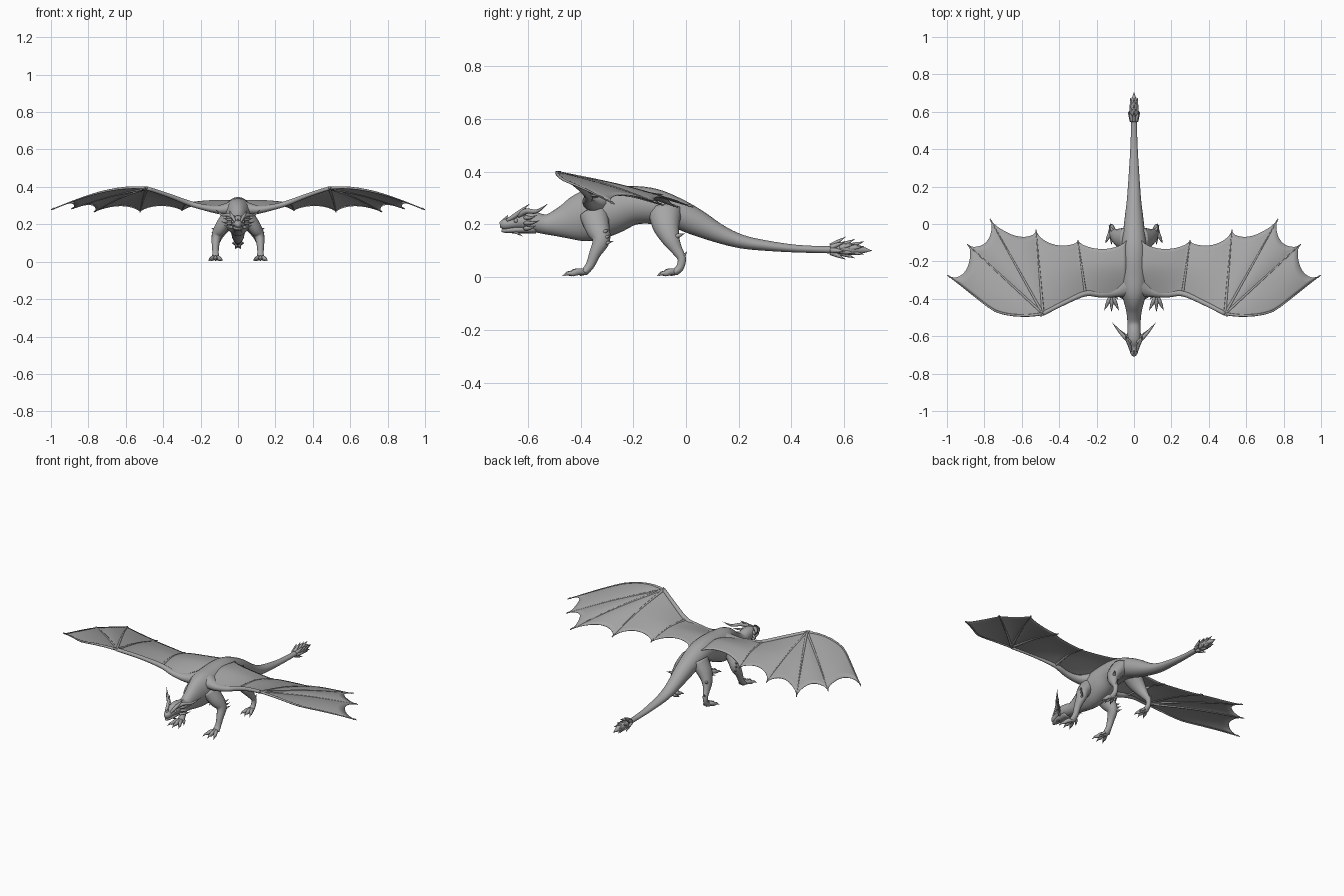
import bpy, bmesh, math
from mathutils import Vector

old = bpy.data.objects.get("Cube")
if old:
    bpy.data.objects.remove(old, do_unlink=True)

GREY = (0.38, 0.38, 0.38, 1)
hide = bpy.data.materials.new("grey hide")
hide.diffuse_color = GREY
hide.use_nodes = True
hide.node_tree.nodes["Principled BSDF"].inputs["Base Color"].default_value = GREY


def finish(name, bm, mirror):
    """Turn a bmesh into a smooth object, mirrored across x if paired."""
    bmesh.ops.recalc_face_normals(bm, faces=bm.faces)
    mesh = bpy.data.meshes.new(name)
    bm.to_mesh(mesh)
    bm.free()
    mesh.materials.append(hide)
    mesh.shade_smooth()
    obj = bpy.data.objects.new(name, mesh)
    bpy.context.collection.objects.link(obj)
    if mirror:
        mod = obj.modifiers.new("Mirror", 'MIRROR')
        mod.use_mirror_merge = False
    return obj


def smooth(points, steps):
    """Sample a Catmull-Rom curve through tuples of any size."""
    pts = [tuple(points[0])] + [tuple(p) for p in points] + [tuple(points[-1])]
    out = []
    for i in range(1, len(pts) - 2):
        for k in range(steps):
            t = k / steps
            out.append(tuple(
                b + t * (c - a) / 2 + t * t * (a - 2.5 * b + 2 * c - d / 2)
                + t ** 3 * (3 * (b - c) + d - a) / 2
                for a, b, c, d in zip(*pts[i - 1:i + 3])))
    out.append(pts[-1])
    return out


def loft(name, stations, sides=12, steps=4, mirror=True):
    """Skin elliptical rings (x, y, z, half width, half depth) along a path."""
    rings = smooth(stations, steps)
    centres = [Vector(r[:3]) for r in rings]
    along = (centres[-1] - centres[0]).normalized()
    ref = Vector((0, 1, 0)) if abs(along.x) > 0.75 else Vector((1, 0, 0))
    bm = bmesh.new()
    loops = []
    for i, (c, r) in enumerate(zip(centres, rings)):
        t = (centres[min(i + 1, len(rings) - 1)] - centres[max(i - 1, 0)]).normalized()
        side = (ref - t * ref.dot(t)).normalized()
        up = t.cross(side)
        wide, deep = max(r[3], 0.0008), max(r[4], 0.0008)
        angles = [math.tau * k / sides for k in range(sides)]
        loops.append([bm.verts.new(c + side * wide * math.cos(a) + up * deep * math.sin(a))
                      for a in angles])
    for a, b in zip(loops, loops[1:]):
        for k in range(sides):
            n = (k + 1) % sides
            bm.faces.new((a[k], a[n], b[n], b[k]))
    bm.faces.new(loops[0])
    bm.faces.new(loops[-1])
    return finish(name, bm, mirror)


def spike(name, base, tip, radius, bend=0.0, mirror=True):
    """Tapering horn or thorn, bowed vertically by bend."""
    base, tip = Vector(base), Vector(tip)
    mid = (base + tip) / 2 + Vector((0, 0, bend))
    loft(name, [(*base, radius, radius), (*mid, radius * 0.65, radius * 0.65),
                (*tip, 0, 0)], sides=8, steps=3, mirror=mirror)


# Head, neck, trunk and tail in one skin: y, centre z, half width, half height
trunk = [(-.706, .198, .008, .01), (-.69, .2, .02, .02), (-.655, .204, .026, .022),
         (-.62, .212, .037, .034), (-.58, .21, .036, .038), (-.53, .2, .035, .038),
         (-.47, .208, .041, .06), (-.41, .222, .056, .088), (-.35, .237, .074, .098),
         (-.28, .253, .078, .09), (-.2, .272, .07, .074), (-.12, .268, .067, .067),
         (-.04, .245, .058, .057), (.04, .207, .049, .05), (.13, .163, .038, .035),
         (.21, .135, .032, .026), (.3, .12, .026, .02), (.42, .108, .019, .0145),
         (.55, .104, .016, .014), (.61, .107, .022, .023), (.66, .104, .015, .016),
         (.706, .1, 0, 0)]
loft("body", [(0, y, z, w, h) for y, z, w, h in trunk], sides=24, mirror=False)
loft("lower_jaw", [(0, -.7, .176, .006, .005), (0, -.68, .177, .016, .01),
                   (0, -.63, .181, .026, .015), (0, -.57, .185, .026, .02)],
     mirror=False)

# Horns, brows, cheek thorns, eyes
loft("main_horn", [(.022, -.635, .235, .012, .012), (.05, -.605, .25, .01, .01),
                   (.085, -.565, .25, .007, .007), (.118, -.525, .278, 0, 0)], sides=8)
loft("brow_horn", [(.016, -.68, .215, .006, .006), (.024, -.65, .232, .009, .009),
                   (.036, -.625, .252, .007, .007), (.046, -.595, .277, 0, 0)], sides=8)
for z, reach in ((.225, .045), (.205, .055), (.185, .04)):
    spike("cheek_thorn", (.03, -.61, z), (.035 + reach, -.61 + reach, z + .01), .009, -.004)
spike("chin_thorn", (.012, -.655, .175), (.02, -.62, .155), .006)
spike("nose_thorn", (0, -.69, .215), (0, -.675, .235), .007, mirror=False)
bm = bmesh.new()
bmesh.ops.create_uvsphere(bm, u_segments=10, v_segments=8, radius=.008)
bmesh.ops.translate(bm, verts=bm.verts, vec=(.027, -.645, .214))
finish("eye", bm, True)

# Legs
loft("front_leg", [(.05, -.35, .24, .04, .055), (.088, -.335, .185, .036, .046),
                   (.113, -.322, .14, .028, .034), (.12, -.345, .09, .02, .022),
                   (.12, -.364, .045, .017, .017), (.12, -.385, .019, .022, .014)])
loft("hind_leg", [(.035, -.08, .25, .045, .065), (.075, -.075, .195, .04, .052),
                  (.103, -.058, .145, .028, .035), (.114, -.036, .105, .018, .022),
                  (.12, -.016, .07, .014, .016), (.12, -.024, .035, .014, .015),
                  (.12, -.045, .018, .019, .013)])
for k in range(3):
    z = .125 + .022 * k
    spike("elbow_thorn", (.12, -.315, z), (.142, -.275 - .008 * k, z + .012), .009)
spike("hock_spur", (.12, -.015, .07), (.126, .004, .098), .008)
spike("thigh_thorn", (.105, -.05, .15), (.135, -.005, .165), .012)

# Feet: fanned toes ending in claws
toe = [(0, .02, .012), (.04, .02, .013), (.06, .014, .011), (.075, .014, .007), (.095, .004, 0)]
for label, ankle, size in (("front_toe", -.375, 1), ("hind_toe", -.03, .85)):
    for degrees in (-24, 0, 24):
        a = math.radians(degrees)
        loft(label, [(.12 + d * size * math.sin(a), ankle - d * size * math.cos(a),
                      z, r * .8, r) for d, z, r in toe], sides=8, steps=3)
    spike(label + "_dewclaw", (.105, ankle, .02), (.085, ankle - .03, .004), .009)

# Tail club: rings of thorns sweeping backward
for row, y in enumerate((.55, .585, .62)):
    count = 7 - row
    for k in range(count):
        a = math.tau * k / count + math.pi / 2
        cx, cz = math.cos(a), math.sin(a)
        out = .045 - .009 * row
        spike("tail_thorn", (cx * .012, y, .105 + cz * .012),
              (cx * out * .75, y + .055, .108 + cz * out), .011, mirror=False)

# Wing ribs: each is a curve from its joint to its tip
elbow, wrist = (.26, -.372, .312), (.487, -.48, .393)


def rib(start, tip, arch):
    mid = (Vector(start) + Vector(tip)) / 2 + Vector((0, 0, arch))
    return [start, tuple(mid), tip]


ribs = [rib((.04, -.38, .285), (.04, -.08, .31), .03),
        rib(elbow, (.3, -.085, .272), .02),
        rib(wrist, (.524, -.03, .265), .012),
        rib(wrist, (.77, .027, .266), .012),
        rib(wrist, (.892, -.108, .282), .01),
        [wrist, (.6, -.49, .395), (.74, -.466, .37), (.87, -.37, .328), (.998, -.273, .278)]]
curves = [[Vector(p) for p in smooth(r, 24 // (len(r) - 1))] for r in ribs]


def at(curve, t):
    f = t * (len(curve) - 1)
    i = min(int(f), len(curve) - 2)
    return curve[i].lerp(curve[i + 1], f - i)


# Membrane: scalloped, billowing panels between neighbouring ribs
bm = bmesh.new()
ACROSS, DOWN = 12, 14
scallops = (.17, .15, .13, .12, .1)
for a, b, cut in zip(curves, curves[1:], scallops):
    grid = []
    for i in range(ACROSS + 1):
        s = i / ACROSS
        bow = 4 * s * (1 - s)
        end = .96 - cut * bow ** .6
        row = []
        for j in range(DOWN + 1):
            t = end * j / DOWN
            p = at(a, t).lerp(at(b, t), s)
            row.append(bm.verts.new(p + Vector((0, 0, .014 * bow * t))))
        grid.append(row)
    for i in range(ACROSS):
        for j in range(DOWN):
            bm.faces.new((grid[i][j], grid[i + 1][j], grid[i + 1][j + 1], grid[i][j + 1]))
bmesh.ops.remove_doubles(bm, verts=bm.verts, dist=.0002)
membrane = finish("wing_membrane", bm, True)
thick = membrane.modifiers.new("Thickness", 'SOLIDIFY')
thick.thickness = .003
thick.offset = 0

# Wing arm and finger bones
loft("wing_arm", [(.02, -.33, .285, .06, .045), (.1, -.362, .278, .03, .024),
                  (.18, -.374, .29, .019, .016), (*elbow, .015, .014),
                  (.37, -.42, .354, .012, .011), (*wrist, .011, .01)])
for r, curve in zip(ribs[1:], curves[1:]):
    last = len(curve) - 1
    loft("wing_finger", [(*p, *[.008 * (1 - .7 * i / last)] * 2)
                         for i, p in enumerate(curve) if i % 4 == 0], sides=8, steps=2)
    tip = Vector(r[-1])
    spike("wing_claw", tip - (tip - curve[-4]).normalized() * .02, tip, .005, .002)
spike("wrist_claw", wrist, (.5, -.497, .4), .008)
